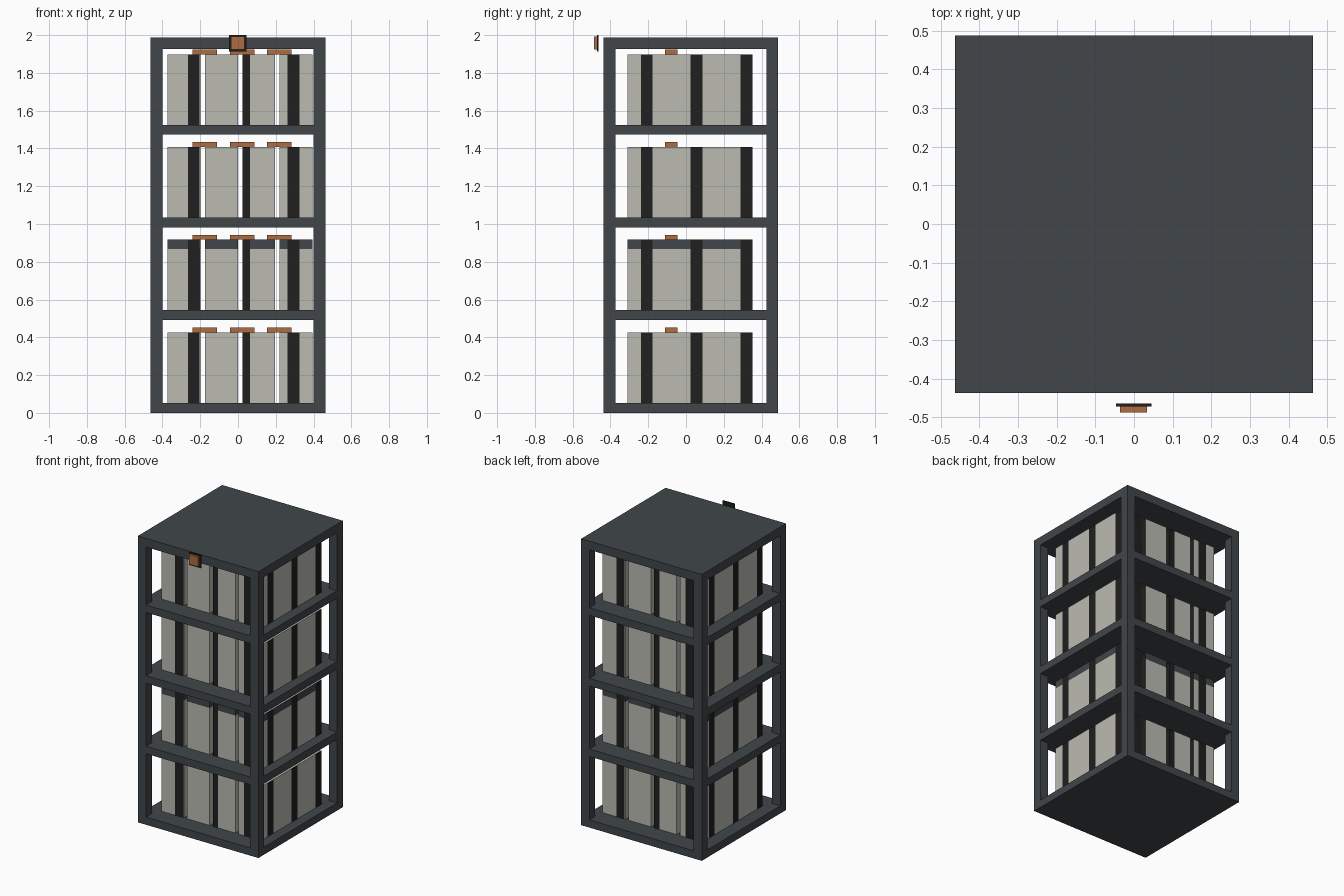
import bpy, bmesh
from mathutils import Vector

cube = bpy.data.objects.get("Cube")
if cube:
    bpy.data.objects.remove(cube)


def material(name, rgb):
    m = bpy.data.materials.new(name)
    m.use_nodes = True
    m.diffuse_color = (*rgb, 1)
    m.node_tree.nodes["Principled BSDF"].inputs["Base Color"].default_value = (*rgb, 1)
    return m


slate = material("slate frame", (0.052, 0.061, 0.068))
stone = material("pale grey casing", (0.50, 0.50, 0.45))
black = material("black stripe", (0.014, 0.014, 0.014))
copper = material("copper", (0.42, 0.15, 0.052))


def box(name, lo, hi, *mats, paint=None):
    """Axis-aligned box between two corners; paint(bm) may cut and colour it."""
    lo, hi = Vector(lo), Vector(hi)
    bm = bmesh.new()
    bmesh.ops.create_cube(bm, size=1)
    for v in bm.verts:
        v.co = (lo + hi) / 2 + v.co * (hi - lo)
    if paint:
        paint(bm)
    mesh = bpy.data.meshes.new(name)
    bm.to_mesh(mesh)
    bm.free()
    for m in mats:
        mesh.materials.append(m)
    obj = bpy.data.objects.new(name, mesh)
    bpy.context.collection.objects.link(obj)
    return obj


# Frame extents and shelf levels
X, Y0, Y1, POST = 0.463, -0.437, 0.488, 0.063
shelves = [(0, 0.053), (0.493, 0.545), (0.982, 1.035), (1.473, 1.525), (1.927, 1.987)]
for i, (z0, z1) in enumerate(shelves):
    box(f"shelf_{i + 1}", (-X, Y0, z0), (X, Y1, z1), slate)

# Corner posts between the shelves
for xn, x in (("right", -X), ("left", X - POST)):
    for yn, y in (("front", Y0), ("back", Y1 - POST)):
        for (_, z0), (z1, _) in zip(shelves, shelves[1:]):
            box(f"{yn}_{xn}_post", (x, y, z0), (x + POST, y + POST, z1), slate)

# Cell group: stripe centres run along each face's own horizontal direction
CENTRE = Vector((0.011, 0.021, 0))
HALF = 0.0315
STRIPES_X = (-0.245, 0.02, 0.283)
STRIPES_Y = (-0.229, 0.035, 0.299)


def stripe_painter(band_z):
    def paint(bm):
        cuts = []
        for axis, centres in (((1, 0, 0), STRIPES_X), ((0, 1, 0), STRIPES_Y)):
            n = Vector(axis)
            for c in centres:
                for side in (-1, 1):
                    for edge in (-HALF, HALF):
                        cuts.append((CENTRE + n * side * (c + edge), n))
        if band_z:
            cuts.append((Vector((0, 0, band_z)), Vector((0, 0, 1))))
        for co, no in cuts:
            bmesh.ops.bisect_plane(bm, geom=bm.verts[:] + bm.edges[:] + bm.faces[:],
                                   plane_co=co, plane_no=no)
        bm.normal_update()
        for f in bm.faces:
            n, c = f.normal, f.calc_center_median()
            if abs(n.z) > 0.5:
                continue
            u = (c - CENTRE).dot(Vector((-n.y, n.x, 0)))
            centres = STRIPES_X if abs(n.y) > 0.5 else STRIPES_Y
            if any(abs(u - s) < HALF for s in centres):
                f.material_index = 1
            elif band_z and c.z > band_z:
                f.material_index = 2
    return paint


# Four cells per shelf, bridged by three copper connectors
PITCH, WIDTH, HEIGHT = 0.1975, 0.174, 0.373
for row, (_, z) in enumerate(shelves[:-1]):
    top = z + HEIGHT
    for col in range(4):
        x = -0.372 + col * PITCH
        box(f"cell_{row + 1}_{col + 1}", (x, -0.309, z), (x + WIDTH, 0.351, top),
            stone, black, slate, paint=stripe_painter(top - 0.05 if row == 1 else None))
    for col in range(3):
        x = -0.176 + col * PITCH
        box(f"connector_{row + 1}_{col + 1}", (x - 0.065, -0.11, top),
            (x + 0.065, -0.045, top + 0.025), copper)

# Control unit in front of the top edge
box("control_backplate", (-0.047, -0.472, 1.912), (0.045, -0.464, 2.0), black)
box("control_button", (-0.036, -0.487, 1.924), (0.034, -0.472, 1.992), copper)
